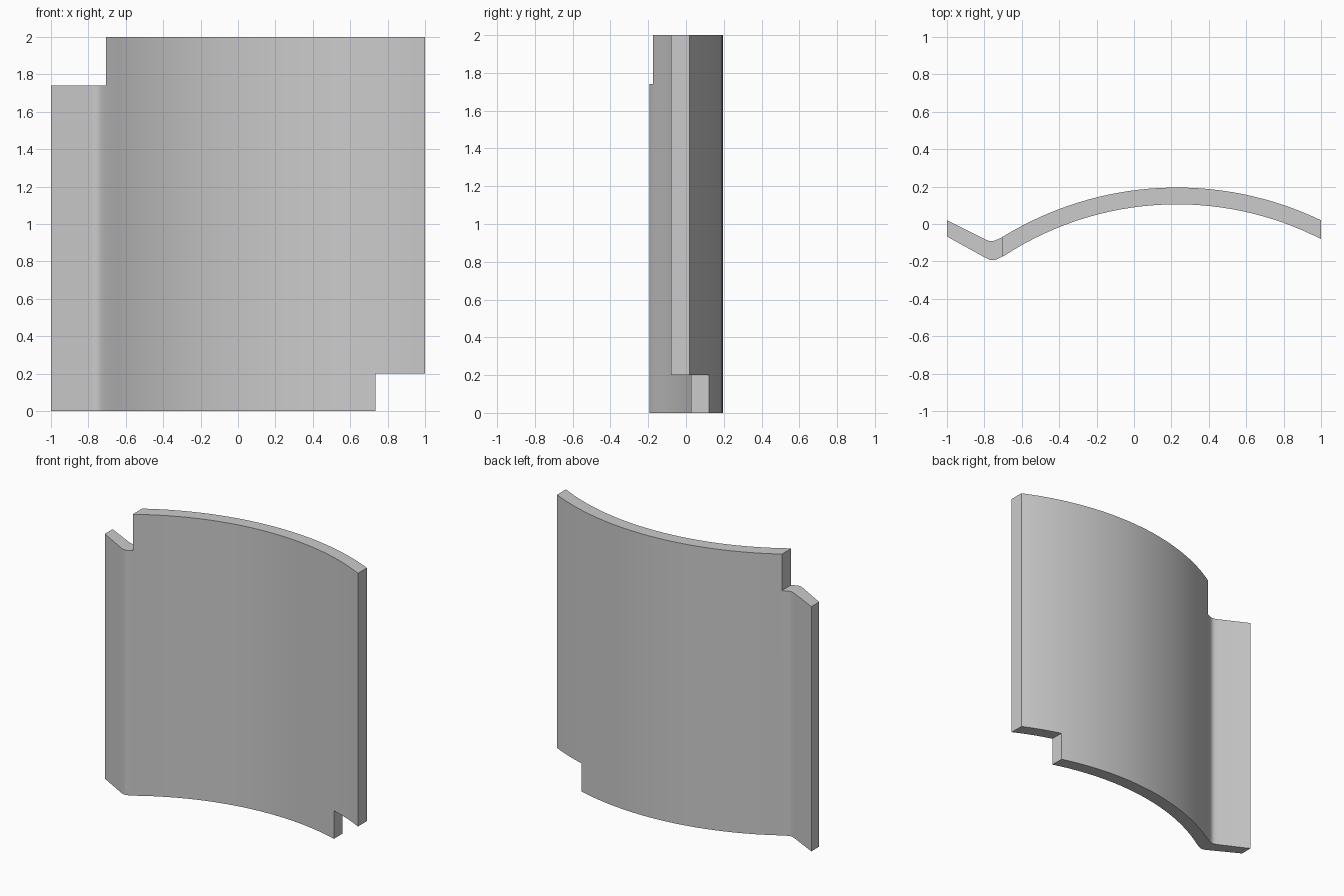
import bpy, bmesh, math

if "Cube" in bpy.data.objects:
    bpy.data.objects.remove(bpy.data.objects["Cube"])

CX = 0.23          # x of the arc crest


def arc(radius, crest, x0, x1, n=32):
    """Points on the big arc from x0 to x1."""
    a0, a1 = (math.asin((x - CX) / radius) for x in (x0, x1))
    angles = [a0 + (a1 - a0) * i / n for i in range(n + 1)]
    return [(CX + radius * math.sin(a), crest - radius + radius * math.cos(a)) for a in angles]


def bend(p, c, q, n=10):
    """Rounded corner from p to q around control point c, without q."""
    pts = []
    for i in range(n):
        t = i / n
        a, b, d = (1 - t) ** 3, 3 * t * (1 - t), t ** 3
        pts.append(tuple(a * p[k] + b * c[k] + d * q[k] for k in (0, 1)))
    return pts


def side(start, p, c, radius, crest, x0):
    """Straight lip, rounded bend, then the large arc."""
    curve = arc(radius, crest, x0, 1.0)
    return [start] + bend(p, c, curve[0]) + curve


def mesh_object(name, bm):
    bmesh.ops.recalc_face_normals(bm, faces=bm.faces)
    mesh = bpy.data.meshes.new(name)
    bm.to_mesh(mesh)
    bm.free()
    obj = bpy.data.objects.new(name, mesh)
    bpy.context.collection.objects.link(obj)
    return obj


def prism(name, outline, z0, z1):
    bm = bmesh.new()
    face = bm.faces.new([bm.verts.new((x, y, z0)) for x, y in outline])
    new = bmesh.ops.extrude_face_region(bm, geom=[face])["geom"]
    top = [v for v in new if isinstance(v, bmesh.types.BMVert)]
    bmesh.ops.translate(bm, verts=top, vec=(0, 0, z1 - z0))
    return mesh_object(name, bm)


# Curved panel with a bent lip on the left
back = side((-1, 0.02), (-0.80, -0.08), (-0.76, -0.098), 1.78, 0.195, -0.70)
front = side((-1, -0.067), (-0.81, -0.172), (-0.754, -0.203), 1.69, 0.105, -0.68)
panel = prism("curved_panel", front + back[::-1], 0, 2)

# Corner notches: upper left and lower right
for name, x0, x1, z0, z1 in (("upper_notch_cutter", -1.2, -0.705, 1.74, 2.2),
                             ("lower_notch_cutter", 0.735, 1.2, -0.2, 0.2)):
    cutter = prism(name, [(x0, -0.5), (x1, -0.5), (x1, 0.5), (x0, 0.5)], z0, z1)
    mod = panel.modifiers.new(name, 'BOOLEAN')
    mod.operation = 'DIFFERENCE'
    mod.solver = 'EXACT'
    mod.object = cutter
    bpy.context.view_layer.objects.active = panel
    bpy.ops.object.modifier_apply(modifier=mod.name)
    bpy.data.objects.remove(cutter)

# Smooth curved faces, sharp borders
bpy.ops.object.select_all(action='DESELECT')
panel.select_set(True)
bpy.context.view_layer.objects.active = panel
bpy.ops.object.shade_smooth_by_angle(angle=math.radians(30))
